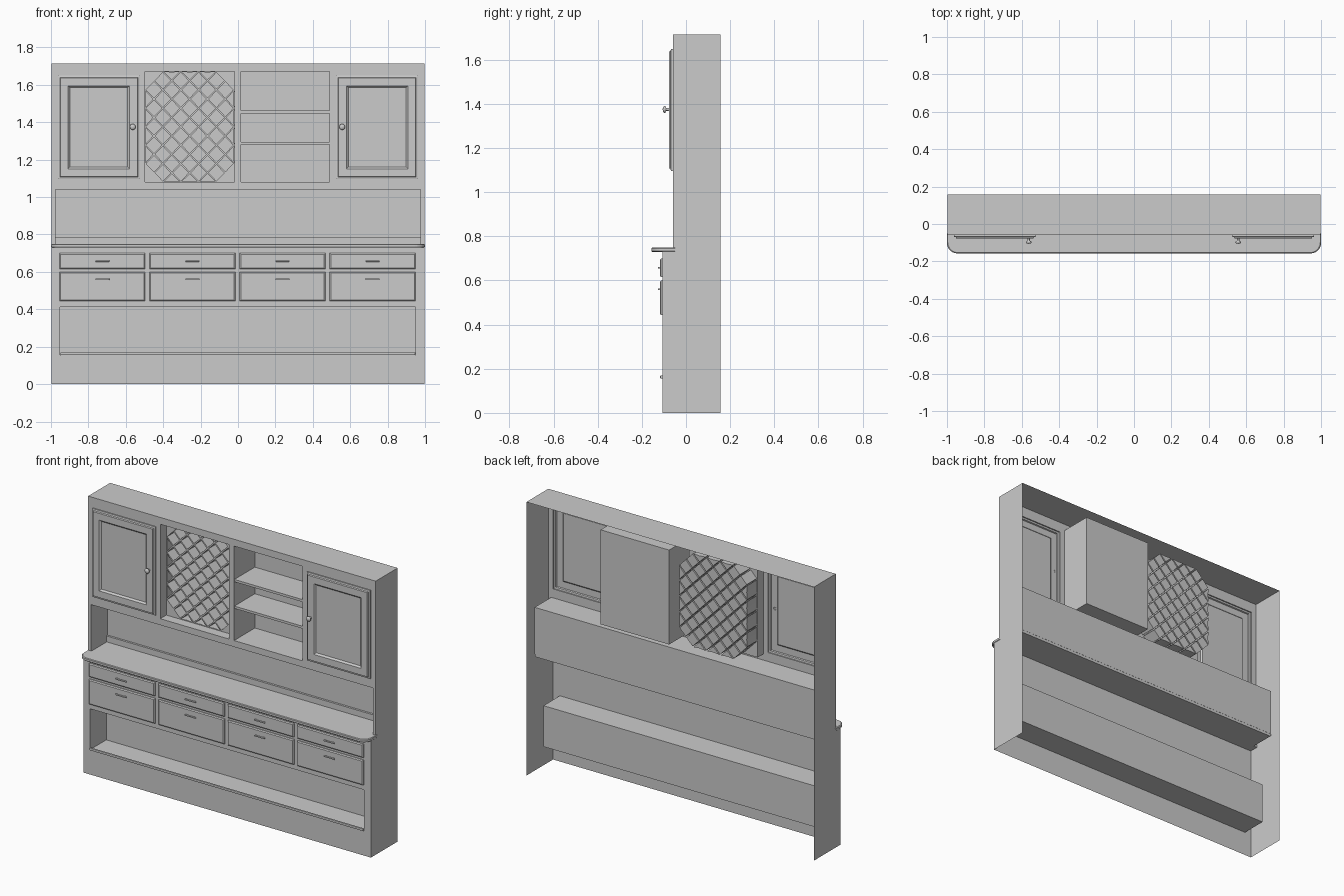
import bpy, bmesh, math
from mathutils import Vector

if "Cube" in bpy.data.objects:
    bpy.data.objects.remove(bpy.data.objects["Cube"])

W = 0.997                  # half width of the carcass
UP, LOW, BACK = -0.06, -0.107, 0.157
TOP, COUNTER = 1.715, 0.75


def finish(name, bm):
    bmesh.ops.remove_doubles(bm, verts=bm.verts, dist=1e-5)
    me = bpy.data.meshes.new(name)
    bm.to_mesh(me)
    bm.free()
    ob = bpy.data.objects.new(name, me)
    bpy.context.collection.objects.link(ob)
    return ob


def face(bm, pts):
    return bm.faces.new([bm.verts.new(p) for p in pts])


def relief(name, rect, rings, cap=True):
    """Concentric rectangles (inset, y) joined into a raised or sunken panel."""
    x0, x1, z0, z1 = rect
    bm = bmesh.new()
    loops = [[bm.verts.new(p) for p in ((x0 + i, y, z0 + i), (x1 - i, y, z0 + i),
                                        (x1 - i, y, z1 - i), (x0 + i, y, z1 - i))]
             for i, y in rings]
    for a, b in zip(loops, loops[1:]):
        for k in range(4):
            n = (k + 1) % 4
            bm.faces.new((a[k], a[n], b[n], b[k]))
    if cap:
        bm.faces.new(loops[-1])
    return finish(name, bm)


def front(name, y, z0, z1, holes):
    """Flat front sheet with rectangular openings."""
    bm = bmesh.new()
    xs = sorted({-W, W, *[v for h in holes for v in h[:2]]})
    zs = sorted({z0, z1, *[v for h in holes for v in h[2:]]})
    for a, b in zip(xs, xs[1:]):
        for c, d in zip(zs, zs[1:]):
            mx, mz = (a + b) / 2, (c + d) / 2
            if not any(h[0] < mx < h[1] and h[2] < mz < h[3] for h in holes):
                face(bm, ((a, y, c), (b, y, c), (b, y, d), (a, y, d)))
    return finish(name, bm)


def box(name, x0, x1, y0, y1, z0, z1, bevel=0):
    bm = bmesh.new()
    bmesh.ops.create_cube(bm, size=1)
    for v in bm.verts:
        v.co = Vector(((x0 + x1) / 2 + v.co.x * (x1 - x0),
                       (y0 + y1) / 2 + v.co.y * (y1 - y0),
                       (z0 + z1) / 2 + v.co.z * (z1 - z0)))
    if bevel:
        bmesh.ops.bevel(bm, geom=bm.edges[:], offset=bevel, segments=2,
                        profile=0.5, affect='EDGES')
    return finish(name, bm)


# Openings (x0, x1, z0, z1)
doors = [(-0.963, -0.525, 1.096, 1.65), (0.525, 0.963, 1.096, 1.65)]
wine = (-0.497, -0.02, 1.08, 1.672)
shelf = (0.015, 0.49, 1.08, 1.672)
middle = (-0.977, 0.977, COUNTER - 0.003, 1.04)
lower = (-0.952, 0.95, 0.155, 0.412)

# Carcass: fronts, stepped sides and top, open at the back and below
front("upper_front", UP, 0.73, TOP, doors + [wine, shelf, middle])
front("lower_front", LOW, 0, 0.735, [lower])
bm = bmesh.new()
side = [(LOW, 0), (BACK, 0), (BACK, TOP), (UP, TOP), (UP, 0.735), (LOW, 0.735)]
face(bm, [(W, y, z) for y, z in side])
face(bm, [(-W, y, z) for y, z in reversed(side)])
face(bm, ((-W, UP, TOP), (W, UP, TOP), (W, BACK, TOP), (-W, BACK, TOP)))
finish("sides_and_top", bm)

# Niches
relief("shelf_niche", shelf, [(0, UP), (0, 0.146)])
relief("middle_niche", middle, [(0, UP), (0, 0.104)])
relief("lower_niche", lower, [(0, LOW), (0, 0.055)])
relief("wine_niche", wine, [(0, UP), (0, 0)], cap=False)

# Shelves, backsplash and lower rail
for z in (1.28, 1.447):
    box("shelf_board", shelf[0], shelf[1], UP + 0.003, 0.145, z, z + 0.015)
box("backsplash", -0.976, 0.976, 0.09, 0.103, COUNTER - 0.002, 0.787)
box("lower_rail", -0.95, 0.948, -0.117, LOW + 0.003, 0.156, 0.17, 0.003)

# Wine rack: diamond tiling, each cell inset and pushed back into a pocket
x0, x1, z0, z1 = wine
NX, NZ = 5, 6
hx, hz = (x1 - x0) / NX / 2, (z1 - z0) / NZ / 2
bm = bmesh.new()
for i in range(2 * NX + 1):
    for j in range(2 * NZ + 1):
        if (i + j) % 2 == 0:
            continue
        pts = []
        for dx, dz in ((-1, 0), (0, -1), (1, 0), (0, 1)):
            p = (x0 + min(max(i + dx, 0), 2 * NX) * hx, 0,
                 z0 + min(max(j + dz, 0), 2 * NZ) * hz)
            if p not in pts:
                pts.append(p)
        if len(pts) > 2:
            face(bm, pts)
# corner tiles left over by the staggered grid
for i in (0, 2 * NX):
    for j in (0, 2 * NZ):
        x, z = x0 + i * hx, z0 + j * hz
        sx, sz = (1 if i == 0 else -1), (1 if j == 0 else -1)
        if not any((Vector((x, 0, z)) - v.co).length < 1e-5 for v in bm.verts):
            tri = [(x, 0, z), (x + sx * hx, 0, z), (x, 0, z + sz * hz)]
            face(bm, tri if sx * sz > 0 else tri[::-1])
bmesh.ops.remove_doubles(bm, verts=bm.verts, dist=1e-5)
cx, cz = (x0 + x1) / 2, (z0 + z1) / 2
cells = []
for f in bm.faces:
    c = f.calc_center_median()
    u, w = abs(c.x - cx) / (x1 - x0) * 2, abs(c.z - cz) / (z1 - z0) * 2
    if u + w < 1.55 and not (len(f.verts) == 3 and w > 0.9):
        cells.append(f)
bmesh.ops.inset_individual(bm, faces=cells, thickness=0.006)
for f in bmesh.ops.extrude_face_region(bm, geom=cells)["geom"]:
    if isinstance(f, bmesh.types.BMVert):
        f.co.y = 0.1
bmesh.ops.delete(bm, geom=[f for f in cells if f.is_valid], context='FACES_ONLY')
finish("wine_rack", bm)

# Countertop with rounded front corners and softened edge
R = 0.055
outline = [(1.0, UP + 0.01), (0.976, UP + 0.01), (0.976, 0.103), (-0.976, 0.103),
           (-0.976, UP + 0.01), (-1.0, UP + 0.01)]
for sx, start in ((-1, 180), (1, 270)):
    for k in range(9):
        a = math.radians(start + k * 90 / 8)
        outline.append((sx * (1 - R) + R * math.cos(a), -0.157 + R + R * math.sin(a)))
bm = bmesh.new()
rings = []
for z, s in ((0.73, 0.004), (0.734, 0), (0.746, 0), (COUNTER, 0.004)):
    rings.append([bm.verts.new((x - math.copysign(s, x), y + (s if y < -0.1 else 0), z))
                  for x, y in outline])
for a, b in zip(rings, rings[1:]):
    for k in range(len(a)):
        n = (k + 1) % len(a)
        bm.faces.new((a[k], a[n], b[n], b[k]))
bm.faces.new(rings[-1])
bm.faces.new(rings[0][::-1])
bmesh.ops.recalc_face_normals(bm, faces=bm.faces)
finish("countertop", bm)

# Doors with framed, recessed panels, and turned knobs
knob = [(0.009, -0.076), (0.006, -0.081), (0.006, -0.09), (0.015, -0.094),
        (0.016, -0.099), (0.011, -0.104), (0, -0.106)]
for d, kx in zip(doors, (-0.563, 0.557)):
    relief("cabinet_door", d, [(0, UP), (0, -0.068), (0.01, -0.07), (0.013, -0.078),
                               (0.055, -0.078), (0.065, -0.068)])
    bm = bmesh.new()
    prof = [bm.verts.new((kx + r, y, 1.375)) for r, y in knob]
    edges = [bm.edges.new(e) for e in zip(prof, prof[1:])]
    bmesh.ops.spin(bm, geom=prof + edges, cent=(kx, 0, 1.375), axis=(0, 1, 0),
                   angle=2 * math.pi, steps=16)
    bmesh.ops.remove_doubles(bm, verts=bm.verts, dist=1e-5)
    bmesh.ops.recalc_face_normals(bm, faces=bm.faces)
    ob = finish("door_knob", bm)
    for p in ob.data.polygons:
        p.use_smooth = True

# Drawers in two rows of four, each with a bar handle
for k in range(4):
    a = -0.954 + k * 0.4815
    b = a + 0.458
    m = (a + b) / 2
    for z0, z1, hz in ((0.615, 0.7, 0.658), (0.443, 0.6, 0.56)):
        relief("drawer_front", (a, b, z0, z1),
               [(0, LOW), (0, -0.113), (0.006, -0.118)])
        box("drawer_handle", m - 0.037, m + 0.037, -0.128, -0.122,
            hz - 0.004, hz + 0.004, 0.0015)
        for s in (-1, 1):
            box("handle_post", m + s * 0.028 - 0.004, m + s * 0.028 + 0.004,
                -0.124, -0.116, hz - 0.003, hz + 0.003)
